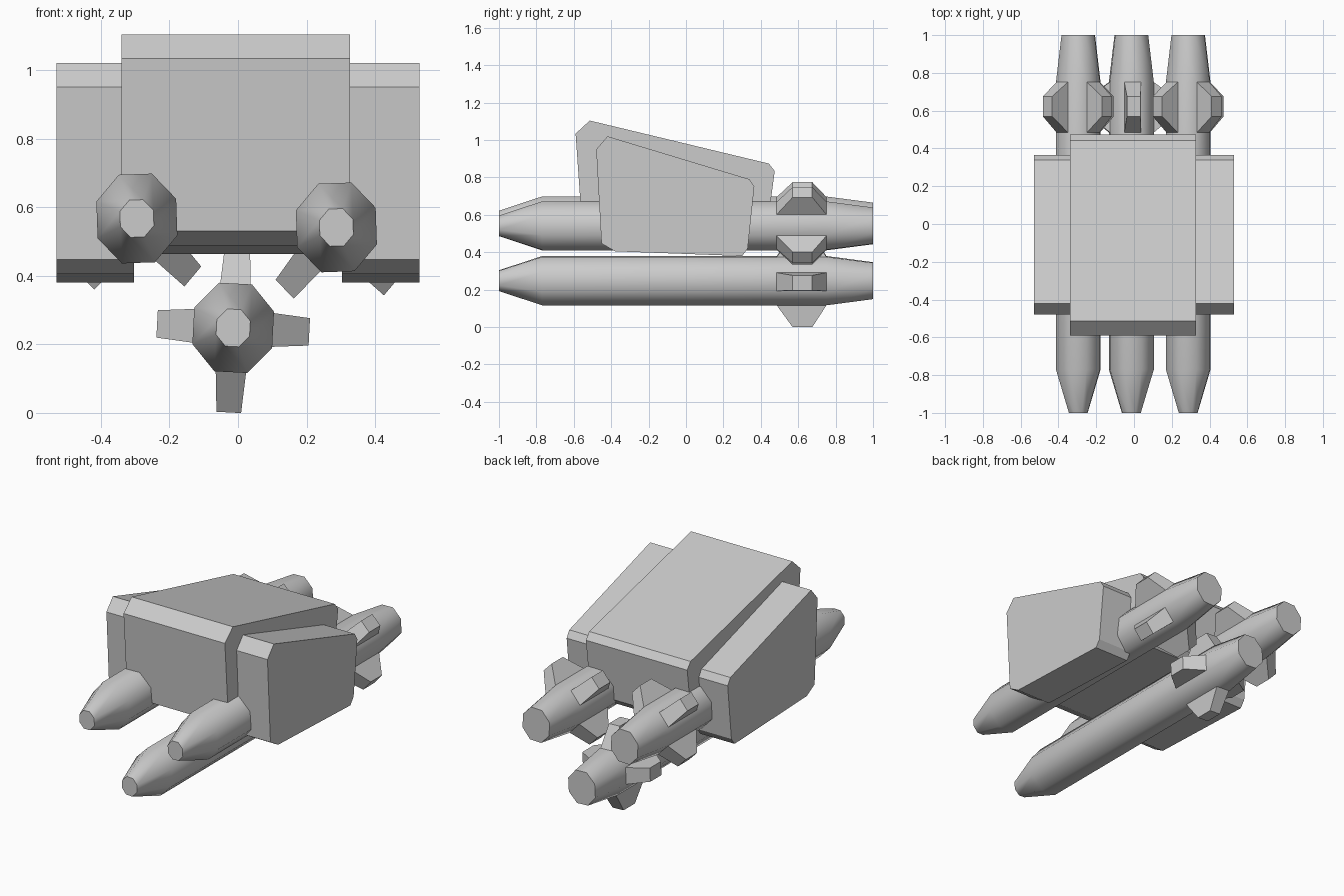
import bpy, bmesh
from math import cos, sin, pi, radians

if "Cube" in bpy.data.objects:
    bpy.data.objects.remove(bpy.data.objects["Cube"])


def make_object(name, bm, smooth=False):
    bmesh.ops.recalc_face_normals(bm, faces=bm.faces)
    mesh = bpy.data.meshes.new(name)
    bm.to_mesh(mesh)
    bm.free()
    ob = bpy.data.objects.new(name, mesh)
    bpy.context.collection.objects.link(ob)
    if smooth:
        bpy.ops.object.select_all(action='DESELECT')
        ob.select_set(True)
        bpy.context.view_layer.objects.active = ob
        bpy.ops.object.shade_smooth_by_angle(angle=radians(55))
    return ob


def loft(bm, rings):
    """Skin a list of closed point rings and cap both ends."""
    vs = [[bm.verts.new(p) for p in ring] for ring in rings]
    n = len(vs[0])
    for a, b in zip(vs, vs[1:]):
        for i in range(n):
            bm.faces.new((a[i], a[(i + 1) % n], b[(i + 1) % n], b[i]))
    bm.faces.new(vs[0])
    bm.faces.new(vs[-1])


# Launcher housing: one wedge profile (y, z), reused larger for the middle block
PROFILE = [(-0.48, 0.95), (-0.42, 1.02), (0.34, 0.79), (0.365, 0.75),
           (0.33, 0.42), (0.30, 0.38), (-0.38, 0.405), (-0.452, 0.447)]


def housing(name, x0, x1, stretch=1.0, lift=0.0):
    bm = bmesh.new()
    loft(bm, [[(x, -0.056 + stretch * (y + 0.056), z + lift) for y, z in PROFILE]
              for x in (x0, x1)])
    make_object(name, bm)


housing("centre_housing", -0.34, 0.327, 1.26, 0.084)
housing("left_side_pod", -0.53, -0.303)
housing("right_side_pod", 0.303, 0.53)

# Missiles: octagonal tubes with four tapered tail fins
SECTIONS = [(-1.0, 0.42), (-0.77, 1.0), (0.75, 1.0), (1.0, 0.75)]
RADIUS = 0.14


def missile(name, cx, cz, twist, fin_start):
    t = radians(twist)

    def place(u, y, w):
        u *= 0.9  # tubes are slightly narrower than tall
        return (cx + u * cos(t) - w * sin(t), y, cz + u * sin(t) + w * cos(t))

    bm = bmesh.new()
    angles = [pi / 8 + k * pi / 4 for k in range(8)]
    loft(bm, [[place(RADIUS * s * cos(a), y, RADIUS * s * sin(a)) for a in angles]
              for y, s in SECTIONS])
    make_object(name + "_body", bm, smooth=True)

    bm = bmesh.new()
    for k in range(4):
        a = radians(fin_start) + k * pi / 2
        rings = []
        for r, half, y0, y1 in ((0.12, 0.05, 0.478, 0.757), (0.247, 0.04, 0.57, 0.675)):
            rings.append([place(r * cos(a) - h * sin(a), y, r * sin(a) + h * cos(a))
                          for h, y in ((-half, y0), (half, y0), (half, y1), (-half, y1))])
        loft(bm, rings)
    make_object(name + "_fins", bm)


missile("lower_missile", -0.014, 0.248, -3, 0)
missile("left_missile", -0.295, 0.567, 2, 45)
missile("right_missile", 0.287, 0.541, 2, 45)
